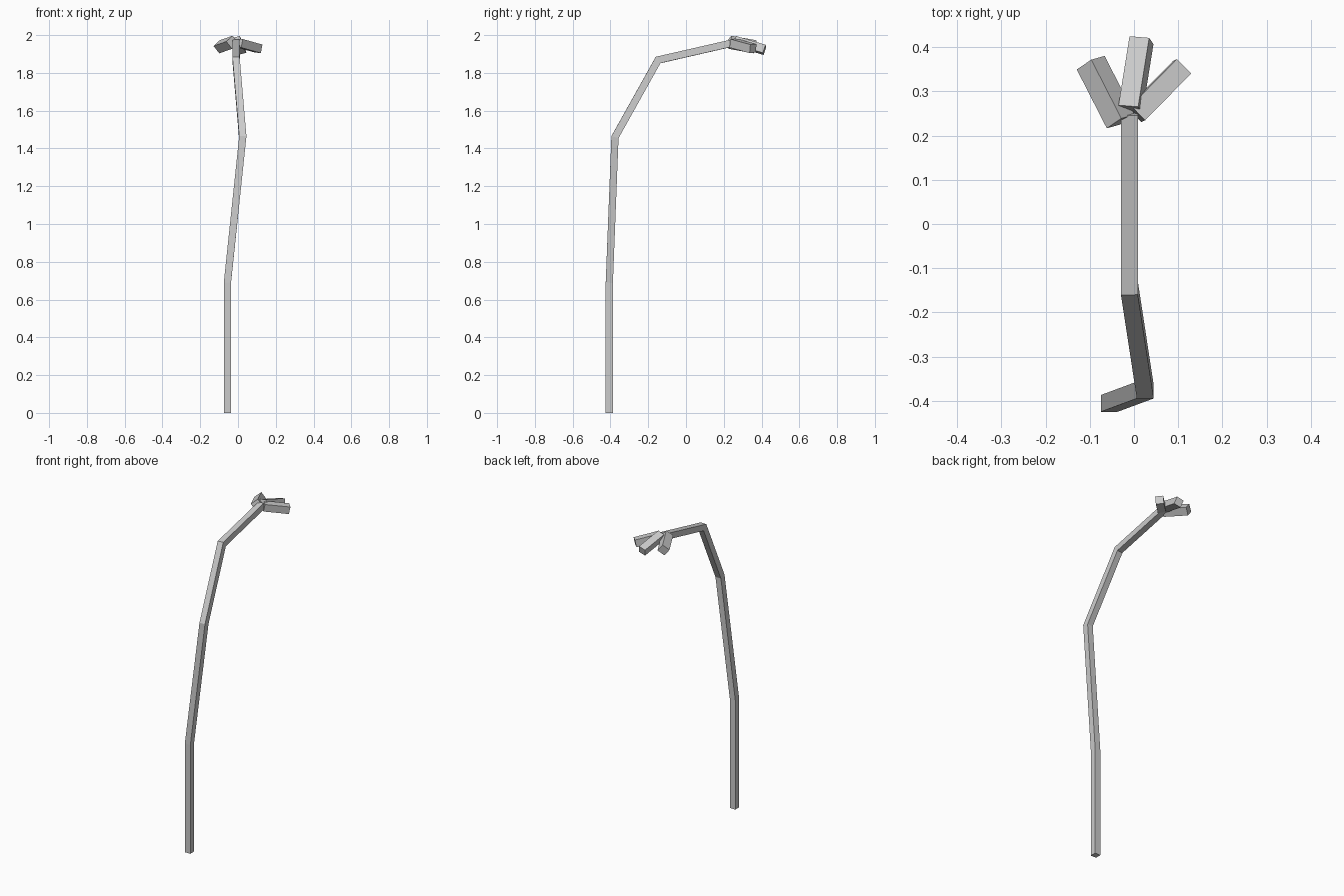
import bpy, bmesh, math
from mathutils import Vector, Matrix

if "Cube" in bpy.data.objects:
    bpy.data.objects.remove(bpy.data.objects["Cube"])


def finish(bm, name):
    bmesh.ops.recalc_face_normals(bm, faces=bm.faces)
    mesh = bpy.data.meshes.new(name)
    bm.to_mesh(mesh)
    bm.free()
    obj = bpy.data.objects.new(name, mesh)
    bpy.context.collection.objects.link(obj)


def stem(name, path, half):
    """Square bar swept along a path with mitred joints."""
    pts = [Vector(p) for p in path]
    dirs = [(b - a).normalized() for a, b in zip(pts, pts[1:])]
    ring = [pts[0] + Vector((sx * half, sy * half, 0))
            for sx, sy in ((-1, -1), (1, -1), (1, 1), (-1, 1))]
    bm = bmesh.new()
    rings = [[bm.verts.new(v) for v in ring]]
    for i, d in enumerate(dirs):
        nxt = dirs[min(i + 1, len(dirs) - 1)]
        normal = (d + nxt).normalized()
        ring = [v + d * ((pts[i + 1] - v).dot(normal) / d.dot(normal)) for v in ring]
        rings.append([bm.verts.new(v) for v in ring])
    for a, b in zip(rings, rings[1:]):
        for k in range(4):
            bm.faces.new((a[k], a[(k + 1) % 4], b[(k + 1) % 4], b[k]))
    bm.faces.new(rings[0])
    bm.faces.new(rings[-1])
    finish(bm, name)


def petal(name, start, end, width, roll):
    """Square block from start to end, rolled about its length."""
    a, b = Vector(start), Vector(end)
    d = (b - a).normalized()
    side = d.cross(Vector((0, 0, 1))).normalized()
    frame = Matrix((side, d, side.cross(d))).transposed().to_4x4()
    mat = (Matrix.Translation((a + b) / 2) @ frame
           @ Matrix.Rotation(math.radians(roll), 4, 'Y')
           @ Matrix.Diagonal((width, (b - a).length, width, 1)))
    bm = bmesh.new()
    bmesh.ops.create_cube(bm, size=1, matrix=mat)
    finish(bm, name)


# Bent stalk
stem("stalk", [(-0.056, -0.406, 0), (-0.056, -0.406, 0.69), (0.025, -0.376, 1.46),
               (-0.01, -0.148, 1.868), (-0.01, 0.25, 1.959)], 0.019)

# Three petals fanning out from the tip
petal("left_petal", (-0.03, 0.232, 1.962), (-0.098, 0.365, 1.938), 0.05, -38)
petal("middle_petal", (-0.008, 0.26, 1.968), (0.017, 0.416, 1.922), 0.046, -15)
petal("right_petal", (0.005, 0.249, 1.958), (0.109, 0.355, 1.929), 0.046, 4)
